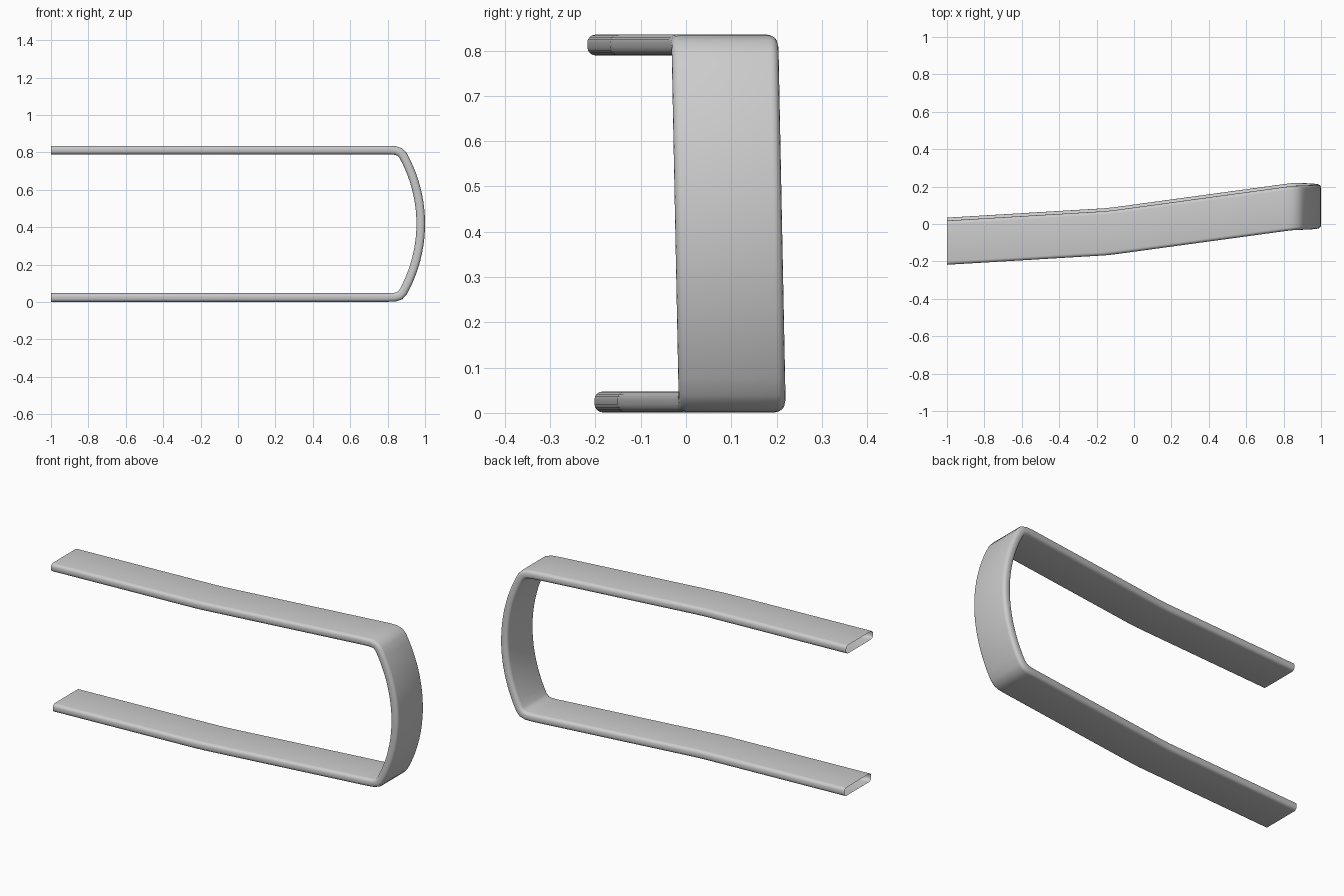
import bpy, bmesh
from math import sin, cos, pi, radians
from mathutils import Vector

cube = bpy.data.objects.get("Cube")
if cube:
    bpy.data.objects.remove(cube)

WIDTH, THICK, ROUND = 0.236, 0.046, 0.018
MID_Z = 0.418
LEAN = -0.02          # sideways drift of the band per unit of height

grey = bpy.data.materials.new("plain_grey")
grey.use_nodes = True
grey.diffuse_color = (0.6, 0.6, 0.6, 1)
grey.node_tree.nodes["Principled BSDF"].inputs["Base Color"].default_value = (0.6, 0.6, 0.6, 1)


def rounded_section(steps=4):
    """Rounded rectangle as (across, through) pairs."""
    pts = []
    for i, (sx, sy) in enumerate([(1, 1), (-1, 1), (-1, -1), (1, -1)]):
        for k in range(steps + 1):
            a = (i + k / steps) * pi / 2
            pts.append((sx * (WIDTH / 2 - ROUND) + ROUND * cos(a),
                        sy * (THICK / 2 - ROUND) + ROUND * sin(a)))
    return pts


def band_path():
    """Centre line: lower arm, rounded corner, bowed end, then mirrored."""
    arm = [(-1, -0.092, 0.024), (-0.16, -0.042, 0.024), (-0.12, -0.038, 0.024),
           (-0.08, -0.033, 0.024), (0.8, 0.087, 0.024), (0.84, 0.092, 0.026),
           (0.865, 0.094, 0.034)]
    lower = [Vector(p) for p in arm]
    radius, sweep, n = 0.754, radians(29), 10
    for i in range(n + 1):
        a = sweep * (1 - i / n)
        lower.append(Vector((0.977 - radius * (1 - cos(a)), 0.094, MID_Z - radius * sin(a))))
    upper = [Vector((p.x, p.y, 2 * MID_Z - p.z)) for p in reversed(lower[:-1])]
    return lower + upper


def sweep_band(name, path, section):
    bm = bmesh.new()
    rings = []
    for i, p in enumerate(path):
        flat = lambda v: Vector((v.x, 0, v.z)).normalized()
        before = flat(p - path[max(i - 1, 0)]) if i else flat(path[1] - p)
        after = flat(path[i + 1] - p) if i < len(path) - 1 else before
        along = (before + after).normalized()
        normal = Vector((-along.z, 0, along.x)) / along.dot(before)
        ring = []
        for across, through in section:
            co = p + Vector((0, across, 0)) + normal * through
            co.y += LEAN * (co.z - MID_Z)
            ring.append(bm.verts.new(co))
        rings.append(ring)
    # The two arm tips stay open
    count = len(section)
    for a, b in zip(rings, rings[1:]):
        for j in range(count):
            k = (j + 1) % count
            bm.faces.new((a[j], b[j], b[k], a[k]))
    bmesh.ops.recalc_face_normals(bm, faces=bm.faces)
    mesh = bpy.data.meshes.new(name)
    bm.to_mesh(mesh)
    bm.free()
    mesh.materials.append(grey)
    obj = bpy.data.objects.new(name, mesh)
    bpy.context.collection.objects.link(obj)
    bpy.context.view_layer.objects.active = obj
    obj.select_set(True)
    bpy.ops.object.shade_smooth_by_angle(angle=radians(40))
    return obj


sweep_band("bent_band", band_path(), rounded_section())
